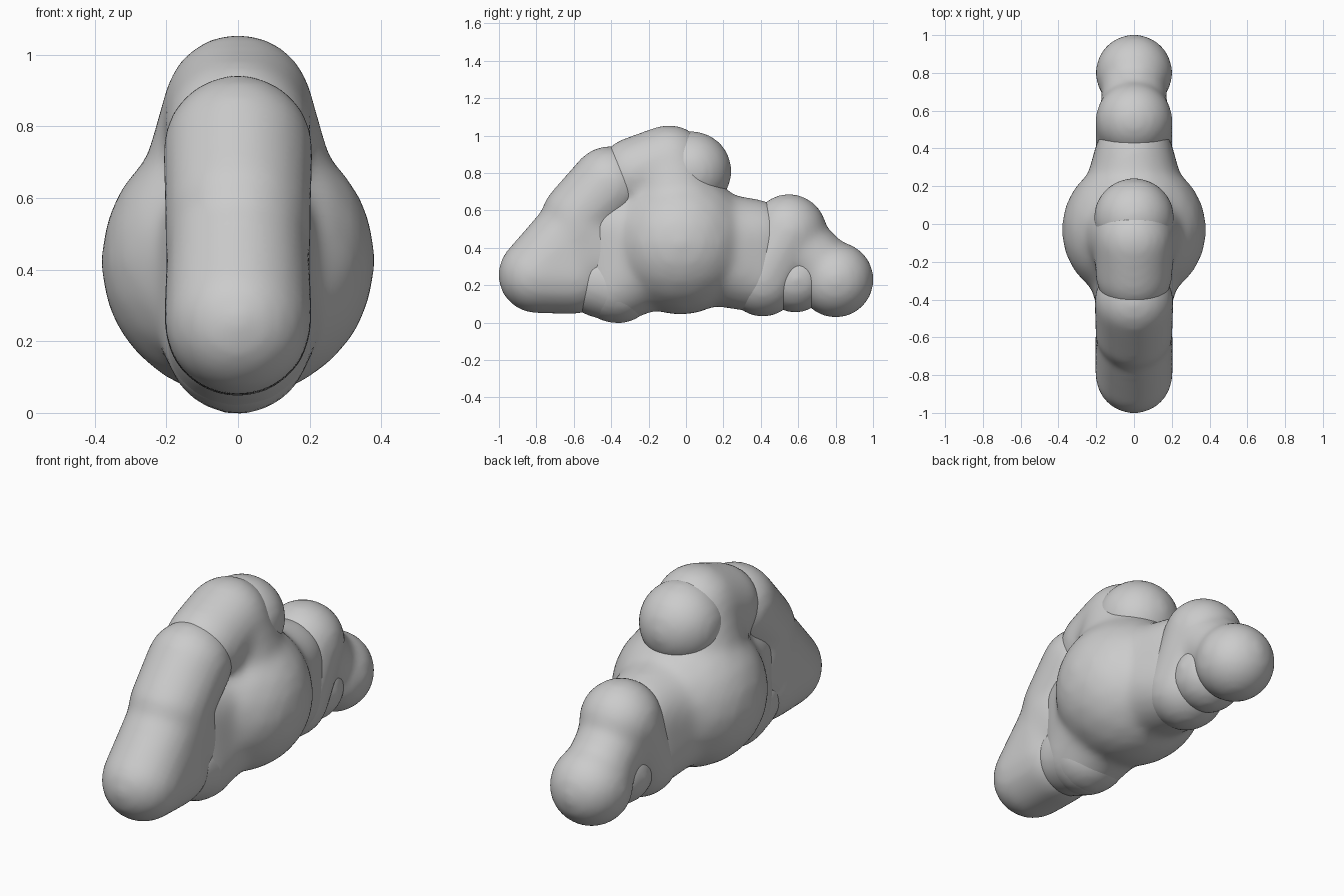
import bpy, bmesh
from mathutils import Vector

if "Cube" in bpy.data.objects:
    bpy.data.objects.remove(bpy.data.objects["Cube"])

GROW = 0.006  # makes up for the shrinkage of the smoothing


def ball_points():
    """Points of a unit ball, reused for every puff."""
    bm = bmesh.new()
    bmesh.ops.create_icosphere(bm, subdivisions=3, radius=1)
    points = [v.co.copy() for v in bm.verts]
    bm.free()
    return points


UNIT = ball_points()


def hull(balls):
    """Closed hull around balls (y, z, radius), as point and face lists."""
    bm = bmesh.new()
    for y, z, r in balls:
        for p in UNIT:
            bm.verts.new(Vector((0, y, z)) + p * (r + GROW))
    bmesh.ops.convex_hull(bm, input=list(bm.verts))
    bmesh.ops.recalc_face_normals(bm, faces=list(bm.faces))
    bm.verts.index_update()
    points = [v.co.copy() for v in bm.verts]
    faces = [[v.index for v in f.verts] for f in bm.faces]
    bm.free()
    return points, faces


def puff(name, groups, smooth=14):
    """Fuse and soften the hulls of several groups of balls."""
    points, faces = [], []
    for balls in groups:
        p, f = hull(balls)
        start = len(points)
        points += p
        faces += [[i + start for i in face] for face in f]
    mesh = bpy.data.meshes.new(name)
    mesh.from_pydata(points, [], faces)
    obj = bpy.data.objects.new(name, mesh)
    bpy.context.collection.objects.link(obj)
    fuse = obj.modifiers.new("fuse", 'REMESH')
    fuse.mode = 'VOXEL'
    fuse.voxel_size = 0.02
    fuse.use_smooth_shade = True
    soft = obj.modifiers.new("soften", 'SMOOTH')
    soft.factor = 0.5
    soft.iterations = smooth
    return obj


# Large middle of the cloud with its narrower ends
puff("cloud_body", [
    [(-0.03, 0.425, 0.38)],
    [(0.0, 0.42, 0.30), (0.37, 0.26, 0.2), (0.37, 0.455, 0.2)],
    [(-0.03, 0.44, 0.30), (-0.38, 0.2, 0.2), (-0.4, 0.5, 0.19)],
    [(-0.09, 0.85, 0.205), (-0.03, 0.5, 0.3)],
    [(-0.09, 0.85, 0.205), (-0.27, 0.79, 0.2)],
], 24)

# Rounded bump behind the top
puff("top_back_puff", [[(0.03, 0.81, 0.21)]])

# Sloping front lobe ending in a ball
puff("front_lobe", [
    [(-0.8, 0.255, 0.2), (-0.6, 0.25, 0.2), (-0.6, 0.5, 0.19)],
    [(-0.57, 0.56, 0.2), (-0.41, 0.735, 0.205)],
    [(-0.57, 0.54, 0.2), (-0.45, 0.35, 0.18), (-0.65, 0.35, 0.19)],
], 16)

# Low bump underneath the front
puff("front_base_puff", [[(-0.36, 0.2, 0.2), (-0.47, 0.225, 0.19)]])

# Back lobe stepping down to the end ball
puff("back_lobe", [
    [(0.55, 0.485, 0.2), (0.41, 0.235, 0.2)],
    [(0.8, 0.23, 0.2)],
    [(0.58, 0.43, 0.175), (0.78, 0.25, 0.165)],
], 16)

# Small bump between the back lobe and the end ball
puff("back_base_puff", [[(0.585, 0.235, 0.178)]])
